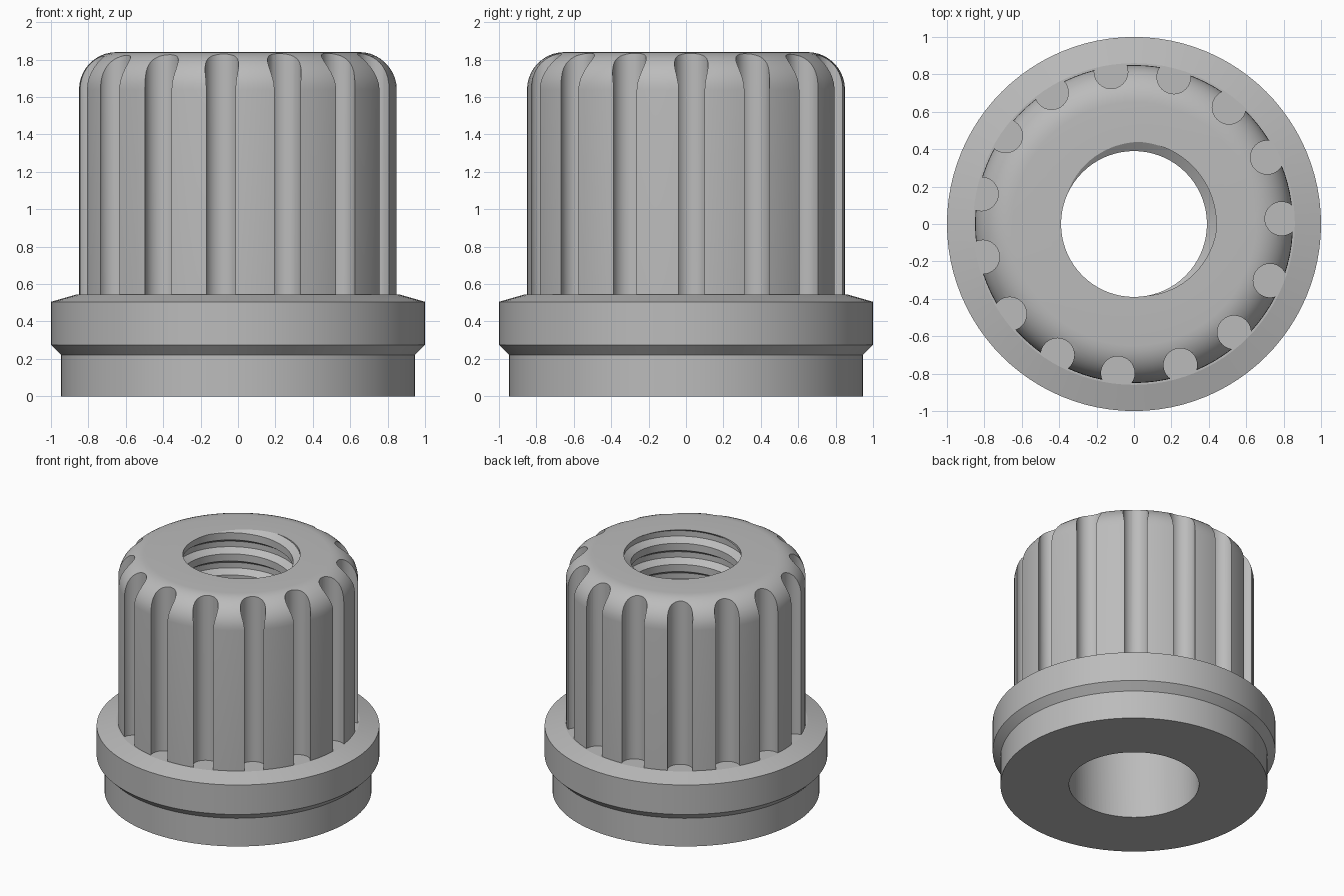
import bpy, bmesh, math
from mathutils import Matrix

cube = bpy.data.objects.get("Cube")
if cube:
    bpy.data.objects.remove(cube, do_unlink=True)

TOP, PITCH = 1.84, 0.165
CREST, ROOT = 0.39, 0.44

grey = bpy.data.materials.new("plain grey")
grey.use_nodes = True
grey.diffuse_color = (0.5, 0.5, 0.5, 1)
grey.node_tree.nodes["Principled BSDF"].inputs["Base Color"].default_value = (0.5, 0.5, 0.5, 1)


def to_object(name, bm):
    bmesh.ops.recalc_face_normals(bm, faces=bm.faces[:])
    mesh = bpy.data.meshes.new(name)
    bm.to_mesh(mesh)
    bm.free()
    mesh.materials.append(grey)
    obj = bpy.data.objects.new(name, mesh)
    bpy.context.collection.objects.link(obj)
    return obj


def lathe(name, profile, steps=96):
    bm = bmesh.new()
    verts = [bm.verts.new((r, 0, z)) for r, z in profile]
    edges = [bm.edges.new(pair) for pair in zip(verts, verts[1:])]
    bmesh.ops.spin(bm, geom=verts + edges, cent=(0, 0, 0), axis=(0, 0, 1),
                   angle=math.tau, steps=steps)
    bmesh.ops.remove_doubles(bm, verts=bm.verts[:], dist=1e-4)
    return to_object(name, bm)


def add_cylinder(bm, x, y, radius, low, high, segments):
    bmesh.ops.create_cone(bm, cap_ends=True, segments=segments, radius1=radius,
                          radius2=radius, depth=high - low,
                          matrix=Matrix.Translation((x, y, (low + high) / 2)))


# Thread section over one turn: root, flank, crest, flank
SECTION = [(0.13, ROOT), (0.33, CREST), (0.67, CREST), (0.87, ROOT)]


def thread_radius(z, angle):
    t = ((z - TOP) / PITCH - angle / math.tau + 0.11) % 1
    t = min(t, 1 - t)
    return ROOT + (CREST - ROOT) * min(max((t - 0.13) / 0.2, 0), 1)


def thread_cutter(low, high, columns=72):
    bm = bmesh.new()
    turns = range(-math.ceil((TOP - low) / PITCH) - 3, 4)
    previous = None
    for i in range(columns + 1):
        angle = math.tau * i / columns
        column = []
        for turn in turns:
            for t, radius in SECTION:
                z = TOP + PITCH * (turn + t + angle / math.tau - 0.11)
                if not low < z < high:
                    z = min(max(z, low), high)
                    radius = thread_radius(z, angle)
                column.append(bm.verts.new((radius * math.cos(angle), radius * math.sin(angle), z)))
        if previous:
            for a, b, c, d in zip(previous, column, column[1:], previous[1:]):
                bm.faces.new((a, b, c, d))
        previous = column
    bmesh.ops.remove_doubles(bm, verts=bm.verts[:], dist=1e-4)
    bmesh.ops.holes_fill(bm, edges=[e for e in bm.edges if e.is_boundary], sides=0)
    bmesh.ops.triangulate(bm, faces=[f for f in bm.faces if len(f.verts) == 4])
    return to_object("thread_cutter", bm)


# Base, collar and rounded body
shoulder = [(0.65 + 0.2 * math.cos(a), TOP - 0.2 + 0.2 * math.sin(a))
            for a in (math.pi / 2 * i / 10 for i in range(11))]
body = lathe("grooved_cap", [(0, 0), (0.945, 0), (0.945, 0.22), (1, 0.275), (1, 0.505),
                             (0.86, 0.545), (0.85, 0.545)] + shoulder + [(0, TOP)])

# Ring of grip grooves
bm = bmesh.new()
for i in range(15):
    a = math.radians(1.3 + 24 * i)
    add_cylinder(bm, -0.02 + 0.81 * math.cos(a), 0.01 + 0.81 * math.sin(a), 0.09, 0.545, 2.1, 32)
grooves = to_object("groove_cutter", bm)

# Smooth lower bore
bm = bmesh.new()
add_cylinder(bm, 0, 0, 0.46, -0.2, 0.62, 96)
bore = to_object("bore_cutter", bm)

# Cut everything out of the body
for cutter in (grooves, thread_cutter(0.5, TOP + 0.1), bore):
    cutter.hide_render = True
    mod = body.modifiers.new(cutter.name, "BOOLEAN")
    mod.operation = "DIFFERENCE"
    mod.solver = "EXACT"
    mod.object = cutter
    bpy.ops.object.select_all(action="DESELECT")
    bpy.context.view_layer.objects.active = body
    body.select_set(True)
    bpy.ops.object.modifier_apply(modifier=mod.name)
    bpy.data.objects.remove(cutter, do_unlink=True)

bpy.ops.object.shade_smooth_by_angle(angle=math.radians(15))
